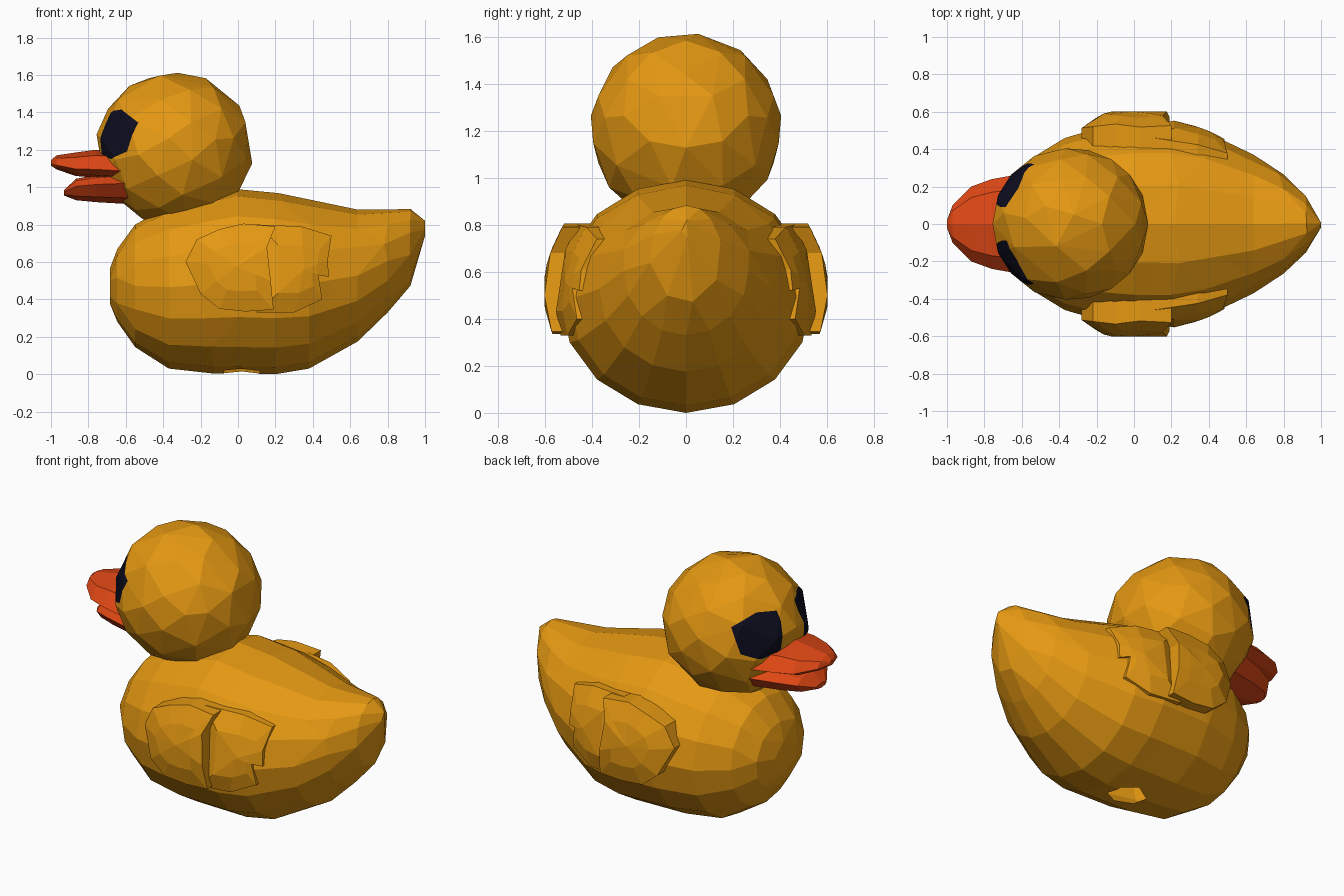
import bpy, bmesh, math
from mathutils import Vector

if "Cube" in bpy.data.objects:
    bpy.data.objects.remove(bpy.data.objects["Cube"])


def material(name, rgb):
    m = bpy.data.materials.new(name)
    m.diffuse_color = (*rgb, 1)
    m.use_nodes = True
    m.node_tree.nodes["Principled BSDF"].inputs["Base Color"].default_value = m.diffuse_color
    return m


YELLOW = material("duck yellow", (0.78, 0.315, 0.006))
ORANGE = material("beak orange", (0.72, 0.062, 0.007))
DARK = material("eye dark", (0.004, 0.004, 0.014))


def make_object(name, bm, *mats, facets=None):
    """Flat-shaded object, optionally reduced to irregular facets."""
    bmesh.ops.recalc_face_normals(bm, faces=bm.faces)
    me = bpy.data.meshes.new(name)
    bm.to_mesh(me)
    bm.free()
    ob = bpy.data.objects.new(name, me)
    bpy.context.collection.objects.link(ob)
    for m in mats:
        me.materials.append(m)
    if facets:
        mod = ob.modifiers.new("facets", "DECIMATE")
        mod.ratio = facets
        bpy.context.view_layer.objects.active = ob
        ob.select_set(True)
        bpy.ops.object.modifier_apply(modifier=mod.name)
        ob.select_set(False)
    return ob


def loft(stations, sides, wide=0.5):
    """Oval sections along x: (x, z low, z high, half width); wide = height of widest point."""
    bm = bmesh.new()
    rings = []
    for x, lo, hi, w in stations:
        mid = lo + (hi - lo) * wide
        ring = []
        for i in range(sides):
            a = 2 * math.pi * i / sides
            s = math.sin(a)
            z = mid + s * ((hi - mid) if s > 0 else (mid - lo))
            ring.append(bm.verts.new((x, w * math.cos(a), z)))
        rings.append(ring)
    for r, q in zip(rings, rings[1:]):
        for i in range(sides):
            j = (i + 1) % sides
            bm.faces.new((r[i], r[j], q[j], q[i]))
    bm.faces.new(rings[0])
    bm.faces.new(rings[-1])
    return bm


def cut_patch(bm, planes, near):
    """Cut the surface along planes and return the faces on their inner side."""
    for co, no in planes:
        faces = [f for f in bm.faces]
        geom = bm.verts[:] + bm.edges[:] + faces
        bmesh.ops.bisect_plane(bm, geom=geom, dist=1e-5, plane_co=co, plane_no=no)
    return [f for f in bm.faces if near(f.calc_center_median()) and
            all((f.calc_center_median() - co).dot(no) < 0 for co, no in planes)]


# body, with an open air hole underneath
body = make_object("body", loft([
    (-0.685, 0.38, 0.56, 0.11), (-0.645, 0.28, 0.67, 0.24), (-0.55, 0.145, 0.80, 0.35),
    (-0.37, 0.03, 0.90, 0.46), (-0.18, 0.008, 0.95, 0.515), (0.0, 0.0, 0.99, 0.535),
    (0.2, 0.0, 0.97, 0.535), (0.38, 0.03, 0.935, 0.495), (0.64, 0.175, 0.88, 0.37),
    (0.80, 0.33, 0.88, 0.265), (0.92, 0.47, 0.885, 0.15), (1.0, 0.74, 0.82, 0.015)], 16),
    YELLOW, facets=0.75)
bm = bmesh.new()
bm.from_mesh(body.data)
hole = Vector((0.02, -0.04, 0))
planes = []
for i in range(6):
    n = Vector((math.cos(i * math.pi / 3), math.sin(i * math.pi / 3), 0))
    planes.append((hole + n * 0.095, n))
bmesh.ops.delete(bm, geom=cut_patch(bm, planes, lambda c: c.z < 0.3), context="FACES")
bm.to_mesh(body.data)
bm.free()

# head, with the eyes cut into its surface
CENTRE = Vector((-0.34, 0, 1.205))
bm = bmesh.new()
bmesh.ops.create_icosphere(bm, subdivisions=3, radius=0.413)
bmesh.ops.scale(bm, vec=(1.01, 0.98, 0.985), verts=bm.verts)
bmesh.ops.translate(bm, vec=CENTRE, verts=bm.verts)
head = make_object("head", bm, YELLOW, DARK, facets=0.4)
bm = bmesh.new()
bm.from_mesh(head.data)
outline = [(-0.735, 1.17), (-0.735, 1.35), (-0.70, 1.41), (-0.63, 1.42), (-0.54, 1.35),
           (-0.60, 1.19), (-0.68, 1.15)]
for side in (-1, 1):
    pts = []
    for x, z in outline:
        d = Vector((x, 0, z)) - CENTRE
        d.y = side * math.sqrt(max(0.1705 - d.length_squared, 0.009))
        pts.append(d)
    middle = sum(pts, Vector()) / len(pts)
    planes = []
    for p, q in zip(pts, pts[1:] + pts[:1]):
        n = p.cross(q).normalized()
        planes.append((CENTRE, -n if n.dot(middle) > 0 else n))
    for f in cut_patch(bm, planes, lambda c: (c - CENTRE).dot(middle) > 0):
        f.material_index = 1
bm.to_mesh(head.data)
bm.free()

# beak
make_object("upper_beak", loft([
    (-1.0, 1.115, 1.145, 0.02), (-0.97, 1.095, 1.17, 0.10), (-0.87, 1.06, 1.185, 0.20),
    (-0.76, 1.05, 1.20, 0.24), (-0.59, 1.04, 1.19, 0.27)], 8, 0.3), ORANGE)
make_object("lower_beak", loft([
    (-0.93, 0.955, 0.985, 0.05), (-0.865, 0.93, 1.045, 0.15), (-0.76, 0.92, 1.065, 0.20),
    (-0.59, 0.91, 1.08, 0.255)], 8, 0.65), ORANGE)


def wing_layer(name, outline, depth, side):
    """Domed plate on the flank: outer rim and inset crown follow the depth rule."""
    bm = bmesh.new()
    cx = sum(p[0] for p in outline) / len(outline)
    cz = sum(p[1] for p in outline) / len(outline)

    def ring(k, drop):
        pts = [(cx + (x - cx) * k, cz + (z - cz) * k) for x, z in outline]
        return [bm.verts.new((x, side * (depth(x, z) - drop), z)) for x, z in pts]
    back, rim, crown = ring(1, 0.12), ring(1, 0), ring(0.55, 0)
    n = len(outline)
    for a, b in ((back, rim), (rim, crown)):
        for i in range(n):
            j = (i + 1) % n
            bm.faces.new((a[i], a[j], b[j], b[i]))
    bm.faces.new(back)
    tip = bm.verts.new((cx, side * depth(cx, cz), cz))
    for i in range(n):
        bm.faces.new((crown[i], crown[(i + 1) % n], tip))
    make_object(name, bm, YELLOW)


# wings: a raised front feather layer overlapping a thin rear one
front = [(-0.28, 0.60), (-0.22, 0.72), (-0.10, 0.775), (0.03, 0.805), (0.20, 0.79),
         (0.155, 0.68), (0.175, 0.50), (0.19, 0.345), (0.04, 0.335), (-0.10, 0.35), (-0.20, 0.43)]
rear = [(0.10, 0.80), (0.34, 0.79), (0.50, 0.74), (0.48, 0.61), (0.485, 0.52), (0.43, 0.53),
        (0.45, 0.40), (0.30, 0.33), (0.10, 0.33)]
for side, label in ((-1, "front"), (1, "back")):
    wing_layer(label + "_wing_upper_feathers", front,
               lambda x, z: 0.602 - 0.85 * max(0, abs(z - 0.52) - 0.05) ** 1.6
               - 1.6 * max(0, -0.12 - x) ** 1.6, side)
    wing_layer(label + "_wing_rear_feathers", rear,
               lambda x, z: 0.565 - 0.75 * max(0, x - 0.1) ** 2
               - 1.1 * max(0, abs(z - 0.5) - 0.03) ** 1.8, side)
